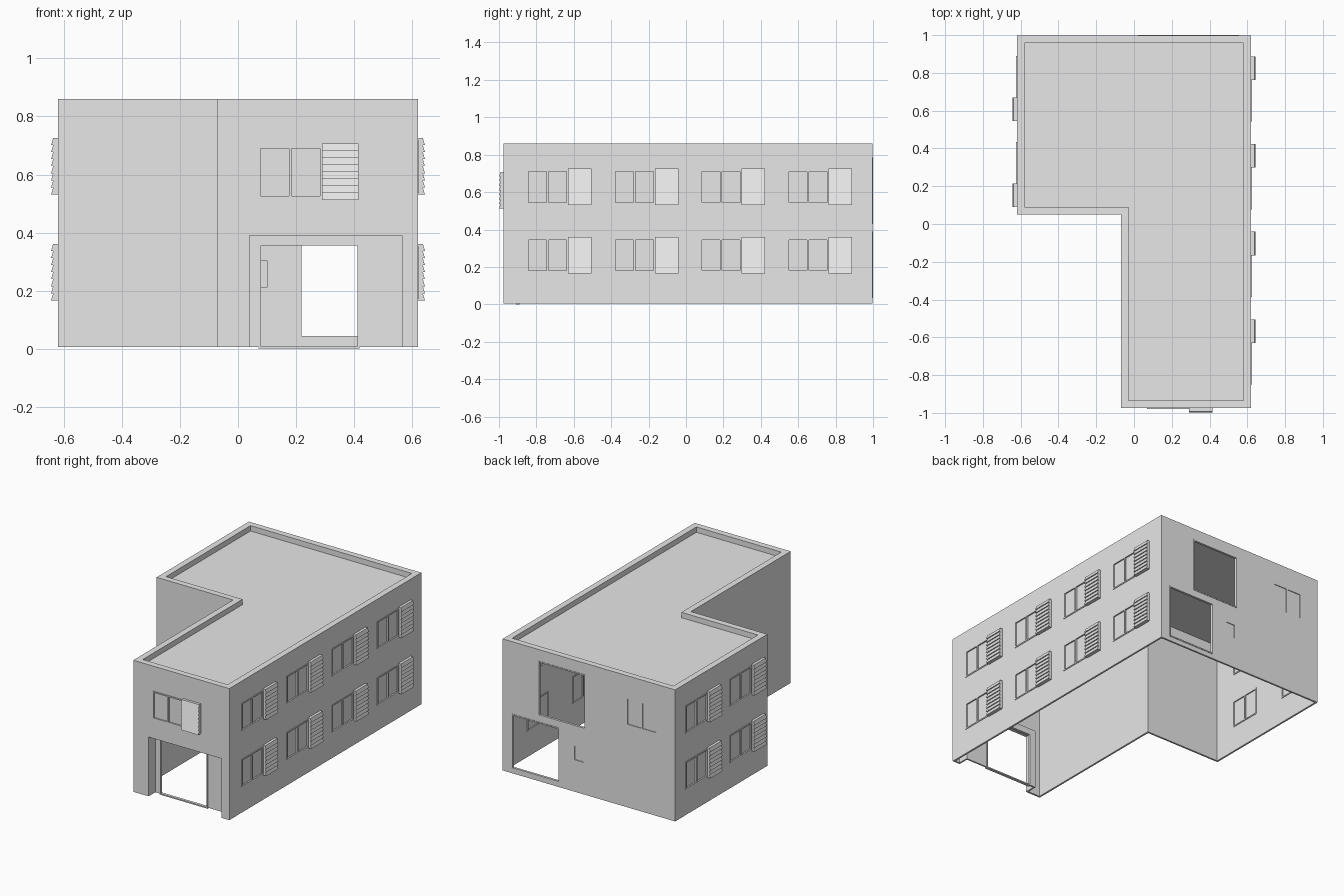
import bpy, bmesh, math
from mathutils import Matrix, Vector

cube = bpy.data.objects.get("Cube")
if cube:
    bpy.data.objects.remove(cube, do_unlink=True)

grey = bpy.data.materials.new("plain_grey")
grey.use_nodes = True
grey.diffuse_color = (0.8, 0.8, 0.8, 1)
grey.node_tree.nodes["Principled BSDF"].inputs["Base Color"].default_value = (0.8, 0.8, 0.8, 1)

BASE, TOP = 0.005, 0.86
LEFT, RIGHT, FRONT, BACK = -0.62, 0.62, -0.975, 0.997
WING, NOTCH = -0.07, 0.05
WALL = 0.012


def add_box(bm, x0, x1, y0, y1, z0, z1):
    size = Vector((x1 - x0, y1 - y0, z1 - z0))
    mid = Vector((x0 + x1, y0 + y1, z0 + z1)) / 2
    bmesh.ops.create_cube(bm, size=1, matrix=Matrix.Translation(mid) @ Matrix.Diagonal((*size, 1)))


def add_prism(bm, points, direction):
    face = bm.faces.new([bm.verts.new(p) for p in points])
    new = bmesh.ops.extrude_face_region(bm, geom=[face])["geom"]
    bmesh.ops.translate(bm, vec=direction, verts=[v for v in new if isinstance(v, bmesh.types.BMVert)])


def add_footprint(bm, inset, z0, z1):
    l, r, f, b = LEFT + inset, RIGHT - inset, FRONT + inset, BACK - inset
    w, n = WING + inset, NOTCH + inset
    outline = [(w, f), (r, f), (r, b), (l, b), (l, n), (w, n)]
    add_prism(bm, [(x, y, z0) for x, y in outline], (0, 0, z1 - z0))


def finish(bm, name):
    bmesh.ops.recalc_face_normals(bm, faces=bm.faces)
    mesh = bpy.data.meshes.new(name)
    bm.to_mesh(mesh)
    bm.free()
    mesh.materials.append(grey)
    return mesh


def place(mesh, name, location=(0, 0, 0), turn=0):
    obj = bpy.data.objects.new(name, mesh)
    obj.location = location
    obj.rotation_euler.z = math.radians(turn)
    bpy.context.collection.objects.link(obj)
    return obj


def add_frame(bm, x0, x1, y0, y1, z0, z1, t):
    add_box(bm, x0, x0 + t, y0, y1, z0, z1)
    add_box(bm, x1 - t, x1, y0, y1, z0, z1)
    add_box(bm, x0 + t, x1 - t, y0, y1, z0, z0 + t)
    add_box(bm, x0 + t, x1 - t, y0, y1, z1 - t, z1)


# Shared window, facing -y, with its lower left corner at the origin
W, H = 0.22, 0.18


def make_window(name, width, height, mullion, lip):
    bm = bmesh.new()
    add_frame(bm, 0, width, -lip, WALL + 0.004, 0, height, 0.008)
    if mullion:
        add_box(bm, width / 2 - 0.005, width / 2 + 0.005, -lip, WALL + 0.004, 0.008, height - 0.008)
    add_box(bm, 0.004, width - 0.004, 0.005, 0.009, 0.004, height - 0.004)
    return finish(bm, name)


window = make_window("window", W, H, True, 0.004)

# Shared louvred shutter: a saw-toothed side profile swept across its width
bm = bmesh.new()
slats, tall, z_low = 8, 0.195, -0.006
step = tall / slats
side = [(0, 0, z_low)]
for i in range(slats):
    side += [(0, -0.024, z_low + i * step), (0, -0.017, z_low + (i + 1) * step)]
side.append((0, 0, z_low + tall))
add_prism(bm, [Vector(p) + Vector((W, 0, 0)) for p in side], (0.125, 0, 0))
shutter = finish(bm, "shutter")

# Window positions: name, corner on the wall, turn
spots = [("front", (0.07, FRONT, 0.518), 0)]
for floor, z in (("lower", 0.172), ("upper", 0.537)):
    for i in range(4):
        spots.append((f"right_{floor}_{i + 1}", (RIGHT, -0.85 + i * 0.464, z), 90))
    for i in range(2):
        spots.append((f"left_{floor}_{i + 1}", (LEFT, 0.89 - i * 0.455, z), -90))
back_spot = ("back", (-0.27, BACK, 0.537), 180)

# Building shell: open below, with a sunken roof inside the parapet
bm = bmesh.new()
add_footprint(bm, 0, BASE, TOP)
building = place(finish(bm, "building_shell"), "building_shell")


def cut(bm):
    cutter = place(finish(bm, "cutter"), "cutter")
    cutter.hide_render = True
    mod = building.modifiers.new("cut", "BOOLEAN")
    mod.operation, mod.solver, mod.object = "DIFFERENCE", "EXACT", cutter
    bpy.context.view_layer.objects.active = building
    bpy.ops.object.modifier_apply(modifier=mod.name)
    bpy.data.objects.remove(cutter, do_unlink=True)


bm = bmesh.new()
add_footprint(bm, WALL, -0.1, 0.81)
cut(bm)
bm = bmesh.new()
add_footprint(bm, 0.04, TOP - 0.035, 1)
cut(bm)

# Openings: entrance, two open back bays, small back hatch and all windows
back_bays = [("lower", 0.21, 0.555, 0.035, 0.39), ("upper", 0.02, 0.365, 0.43, 0.785)]
porch = (0.04, 0.565, 0.39)
bm = bmesh.new()
add_box(bm, porch[0], porch[1], FRONT - 0.05, FRONT + 0.05, -0.1, porch[2])
for _, x0, x1, z0, z1 in back_bays:
    add_box(bm, x0, x1, BACK - 0.05, BACK + 0.05, z0, z1)
add_box(bm, 0.03, 0.11, BACK - 0.05, BACK + 0.05, 0.205, 0.31)
for _, corner, turn in spots + [back_spot]:
    start = len(bm.verts)
    add_box(bm, 0.002, W - 0.002, -0.03, 0.03, 0.002, H - 0.002)
    bm.verts.ensure_lookup_table()
    matrix = Matrix.Translation(corner) @ Matrix.Rotation(math.radians(turn), 4, "Z")
    bmesh.ops.transform(bm, matrix=matrix, verts=bm.verts[start:])
cut(bm)

# Windows and their shutters
for name, corner, turn in spots:
    place(window, f"{name}_window", corner, turn)
    place(shutter, f"{name}_shutter", corner, turn)
place(make_window("back_window", W, H, True, 0), "back_window", back_spot[1], 180)
place(make_window("back_hatch", 0.08, 0.105, False, 0), "back_hatch", (0.11, BACK, 0.205), 180)

# Frames lining the open back bays
for name, x0, x1, z0, z1 in back_bays:
    bm = bmesh.new()
    add_frame(bm, x0, x1, BACK - WALL, 1, z0, z1, 0.008)
    place(finish(bm, "bay_frame"), f"back_{name}_bay_frame")

# Recessed porch: side walls, ceiling and the wall around the doorway
deep = FRONT + 0.07
x0, x1, z1 = porch
d0, d1, dz = 0.075, 0.415, 0.36
bm = bmesh.new()
add_box(bm, x0 - 0.01, x0, FRONT + 0.002, deep + 0.01, BASE, z1)
add_box(bm, x1, x1 + 0.01, FRONT + 0.002, deep + 0.01, BASE, z1)
add_box(bm, x0 - 0.01, x1 + 0.01, FRONT + 0.002, deep + 0.01, z1, z1 + 0.01)
add_box(bm, x0, d0, deep, deep + 0.01, BASE, z1)
add_box(bm, d1, x1, deep, deep + 0.01, BASE, z1)
add_box(bm, d0, d1, deep, deep + 0.01, dz, z1)
place(finish(bm, "porch"), "porch")

# Door frame with its sill reaching the ground
bm = bmesh.new()
add_frame(bm, d0 - 0.004, d1 + 0.004, deep - 0.004, deep + 0.014, 0, dz + 0.003, 0.008)
place(finish(bm, "door_frame"), "door_frame")
